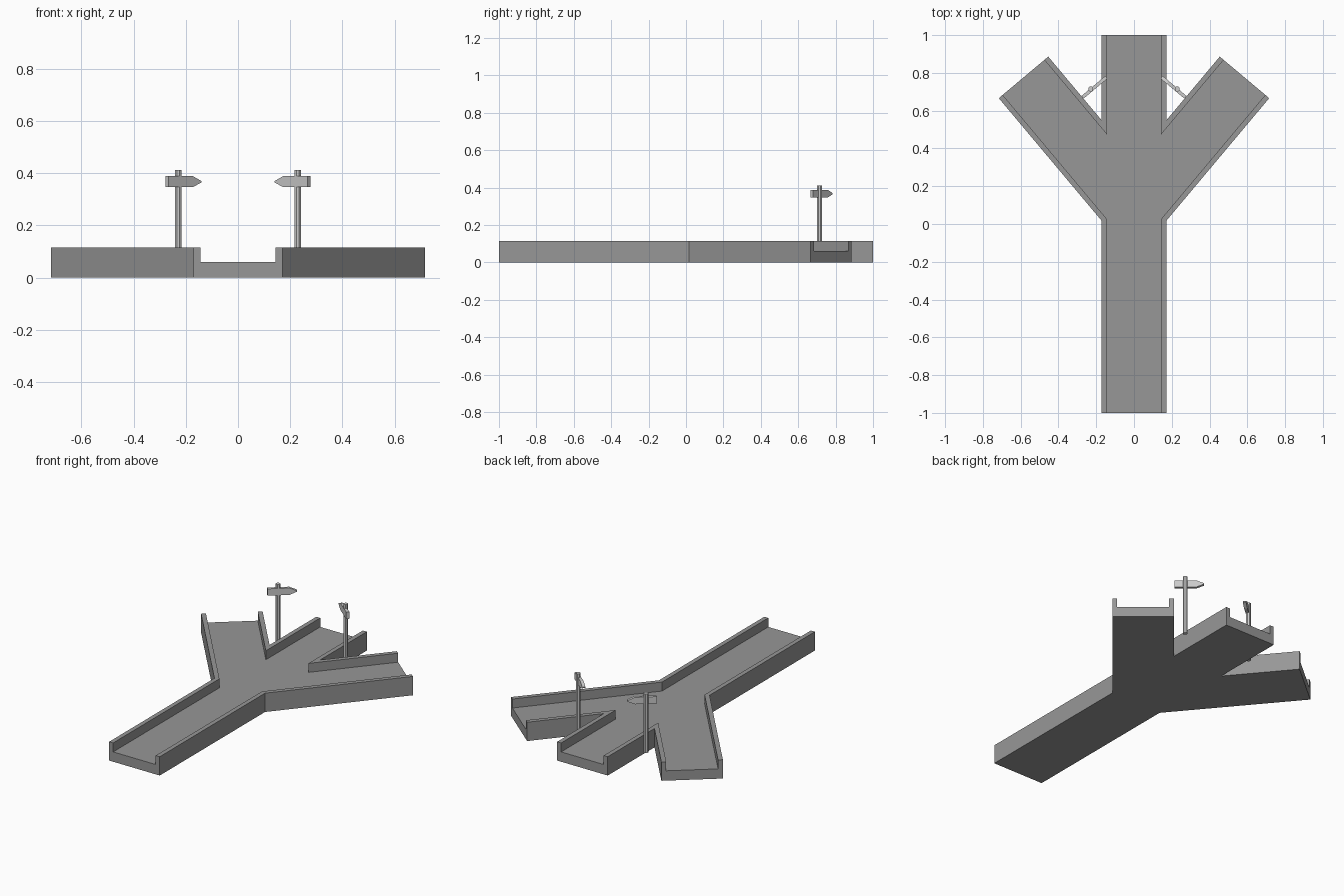
import bpy, bmesh
from math import sin, cos, radians
from mathutils import Matrix, Vector

if "Cube" in bpy.data.objects:
    bpy.data.objects.remove(bpy.data.objects["Cube"])

FLOOR, TOP = 0.06, 0.115        # deck height, wall height
HALF, WALL = 0.171, 0.027       # half road width, wall thickness
ANG = radians(40)               # branch angle away from +y
D = Vector((sin(ANG), cos(ANG)))    # branch direction
N = Vector((cos(ANG), -sin(ANG)))   # branch outward normal
START, LENGTH = Vector((0, 0.079)), 0.910
END = START + D * LENGTH

asphalt = bpy.data.materials.new("asphalt")
asphalt.diffuse_color = (0.31, 0.31, 0.31, 1)
asphalt.use_nodes = True
asphalt.node_tree.nodes["Principled BSDF"].inputs["Base Color"].default_value = asphalt.diffuse_color


def prism(name, pts, z0, z1, matrix=None, mat=None):
    bm = bmesh.new()
    face = bm.faces.new([bm.verts.new((p[0], p[1], z0)) for p in pts])
    ext = bmesh.ops.extrude_face_region(bm, geom=[face])
    verts = [v for v in ext["geom"] if isinstance(v, bmesh.types.BMVert)]
    bmesh.ops.translate(bm, vec=(0, 0, z1 - z0), verts=verts)
    if matrix:
        bm.transform(matrix)
    bmesh.ops.recalc_face_normals(bm, faces=bm.faces)
    me = bpy.data.meshes.new(name)
    bm.to_mesh(me)
    bm.free()
    if mat:
        me.materials.append(mat)
    ob = bpy.data.objects.new(name, me)
    bpy.context.collection.objects.link(ob)
    return ob


def cross(offset, x):
    """Point where the branch line at a sideways offset meets a given x."""
    p = START + N * offset
    return p + D * ((x - p.x) / D.x)


def mirror(pts):
    return [(-p[0], p[1]) for p in pts]


inner = HALF - WALL

# road deck: trunk plus two branches in one outline
right = [(HALF, -1), cross(HALF, HALF), END + N * HALF, END - N * HALF,
         cross(-HALF, HALF), (HALF, 1)]
prism("road_deck", right + mirror(right)[::-1], 0, FLOOR, mat=asphalt)

# side walls and fork walls
outer_wall = [(HALF, -1), cross(HALF, HALF), END + N * HALF, END + N * inner,
              cross(inner, inner), (inner, -1)]
fork_wall = [(HALF, 1), cross(-HALF, HALF), END - N * HALF, END - N * inner,
             cross(-inner, inner), (inner, 1)]

# signpost parts
arrow = [(-0.06, -0.021), (0.062, -0.021), (0.104, -0.003), (0.104, 0.003),
         (0.062, 0.021), (-0.06, 0.021)]
R = 0.0138
pole = [(R * cos(radians(a + 22.5)), R * sin(radians(a + 22.5)))
        for a in range(0, 360, 45)]

for s, side in ((1, "right"), (-1, "left")):
    for name, pts in (("outer_wall", outer_wall), ("fork_wall", fork_wall)):
        prism(f"{name}_{side}", pts if s > 0 else mirror(pts), FLOOR, TOP,
              mat=asphalt)
    at = Matrix.Translation((s * 0.229, 0.714, 0))
    prism(f"sign_pole_{side}", pole, 0.05, 0.411, at)
    # board stands upright, points inward and backward, set toward the front
    turn = radians(140 if s > 0 else 40)
    m = (at @ Matrix.Translation((-s * 0.003, -0.004, 0.367))
         @ Matrix.Rotation(turn, 4, 'Z') @ Matrix.Rotation(radians(90), 4, 'X'))
    prism(f"sign_board_{side}", arrow, -0.009, 0.009, m)
